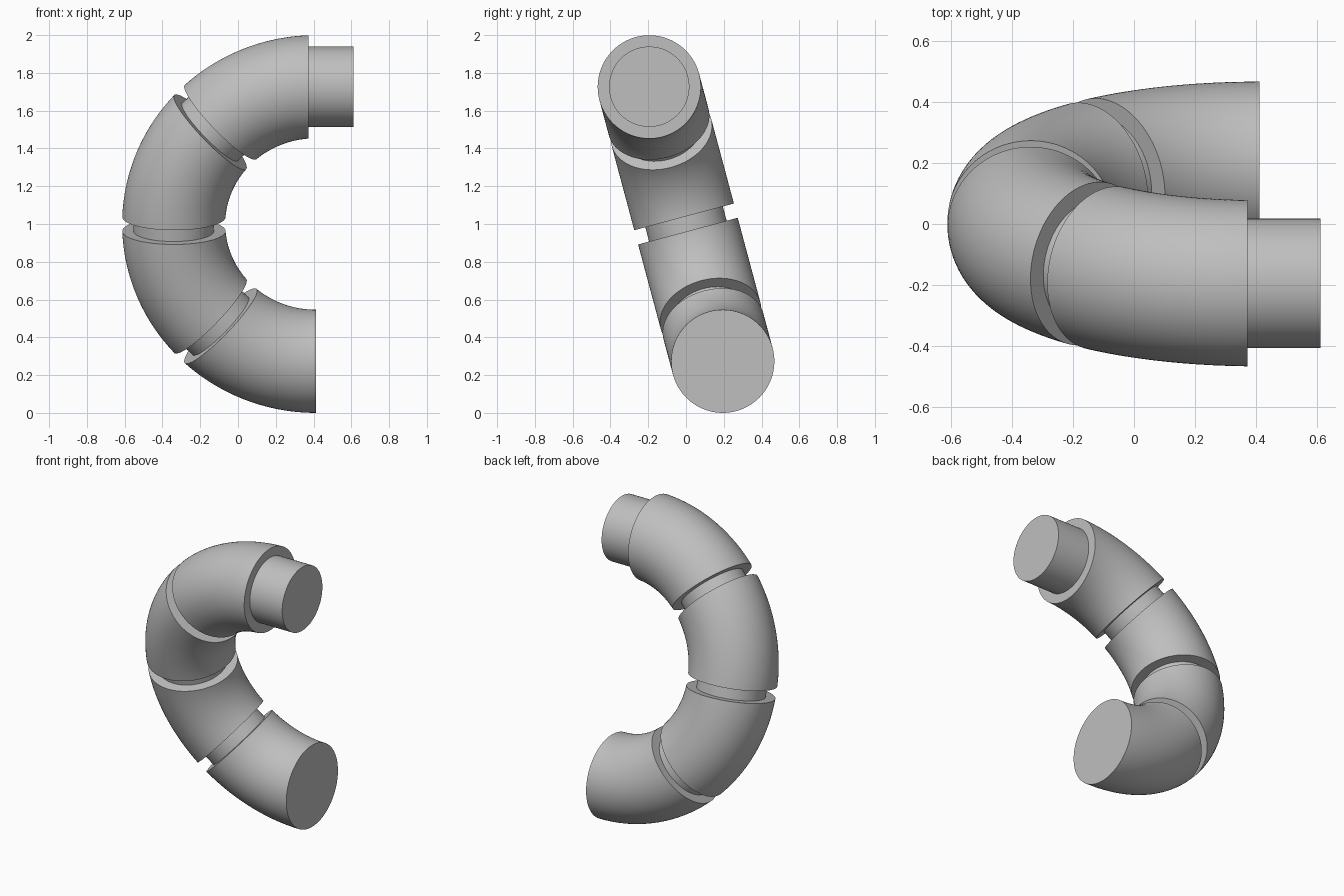
import bpy, bmesh, math
from mathutils import Matrix, Vector

if "Cube" in bpy.data.objects:
    bpy.data.objects.remove(bpy.data.objects["Cube"])

BEND, RADIUS, NECK_RADIUS = 0.7525, 0.273, 0.2125   # bend line, tube and neck radii
GAP, NECK_REACH, SIDES = 0.039, 0.2, 96
STEP = math.radians(45)
PLACE = Matrix.Translation((0.412, 0, 1)) @ Matrix.Rotation(math.radians(15), 4, 'X')

grey = bpy.data.materials.new("plain_grey")
grey.use_nodes = True
colour = (0.52, 0.52, 0.52, 1)
grey.diffuse_color = colour
grey.node_tree.nodes["Principled BSDF"].inputs["Base Color"].default_value = colour


def finish(bm, name, matrix):
    """Turn a bmesh into a smooth, sharp-edged object."""
    bmesh.ops.recalc_face_normals(bm, faces=bm.faces)
    mesh = bpy.data.meshes.new(name)
    bm.to_mesh(mesh)
    bm.free()
    mesh.materials.append(grey)
    obj = bpy.data.objects.new(name, mesh)
    bpy.context.collection.objects.link(obj)
    obj.matrix_world = matrix
    bpy.ops.object.select_all(action='DESELECT')
    obj.select_set(True)
    bpy.context.view_layer.objects.active = obj
    bpy.ops.object.shade_smooth_by_angle(angle=math.radians(35))


def trim(bm, point, normal):
    """Cut off everything on the normal's side of a plane."""
    bmesh.ops.bisect_plane(bm, geom=bm.verts[:] + bm.edges[:] + bm.faces[:],
                           plane_co=point, plane_no=normal, clear_outer=True)


def bent_segment(name, matrix, start_gap):
    """A solid piece of bent tube, trimmed square at its ends."""
    bm = bmesh.new()
    ring = Matrix.Translation((0, 0, -BEND)) @ Matrix.Rotation(math.pi / 2, 4, 'Y')
    bmesh.ops.create_circle(bm, segments=SIDES, radius=RADIUS, matrix=ring)
    bmesh.ops.spin(bm, geom=bm.verts[:] + bm.edges[:], cent=(0, 0, 0),
                   axis=(0, 1, 0), angle=STEP, steps=24)
    if start_gap:
        trim(bm, Vector((-start_gap, 0, 0)), Vector((1, 0, 0)))
    along = Matrix.Rotation(STEP, 3, 'Y') @ Vector((-1, 0, 0))
    trim(bm, along * -GAP, along)
    bmesh.ops.holes_fill(bm, edges=[e for e in bm.edges if e.is_boundary], sides=0)
    finish(bm, name, matrix)


def straight_neck(name, matrix):
    """A narrower straight plug leaving the end of a segment."""
    bm = bmesh.new()
    root = -GAP - 0.04
    centre = Matrix.Translation((-(root + NECK_REACH) / 2, 0, -BEND))
    bmesh.ops.create_cone(bm, cap_ends=True, segments=SIDES, radius1=NECK_RADIUS,
                          radius2=NECK_RADIUS, depth=NECK_REACH - root,
                          matrix=centre @ Matrix.Rotation(math.pi / 2, 4, 'Y'))
    finish(bm, name, matrix)


# Four segments from bottom to top, each with a neck at its upper end
for i, part in enumerate(("bottom", "lower", "upper", "top")):
    bent_segment(part + "_segment", PLACE @ Matrix.Rotation(i * STEP, 4, 'Y'), GAP if i else 0)
    straight_neck(part + "_neck", PLACE @ Matrix.Rotation((i + 1) * STEP, 4, 'Y'))
